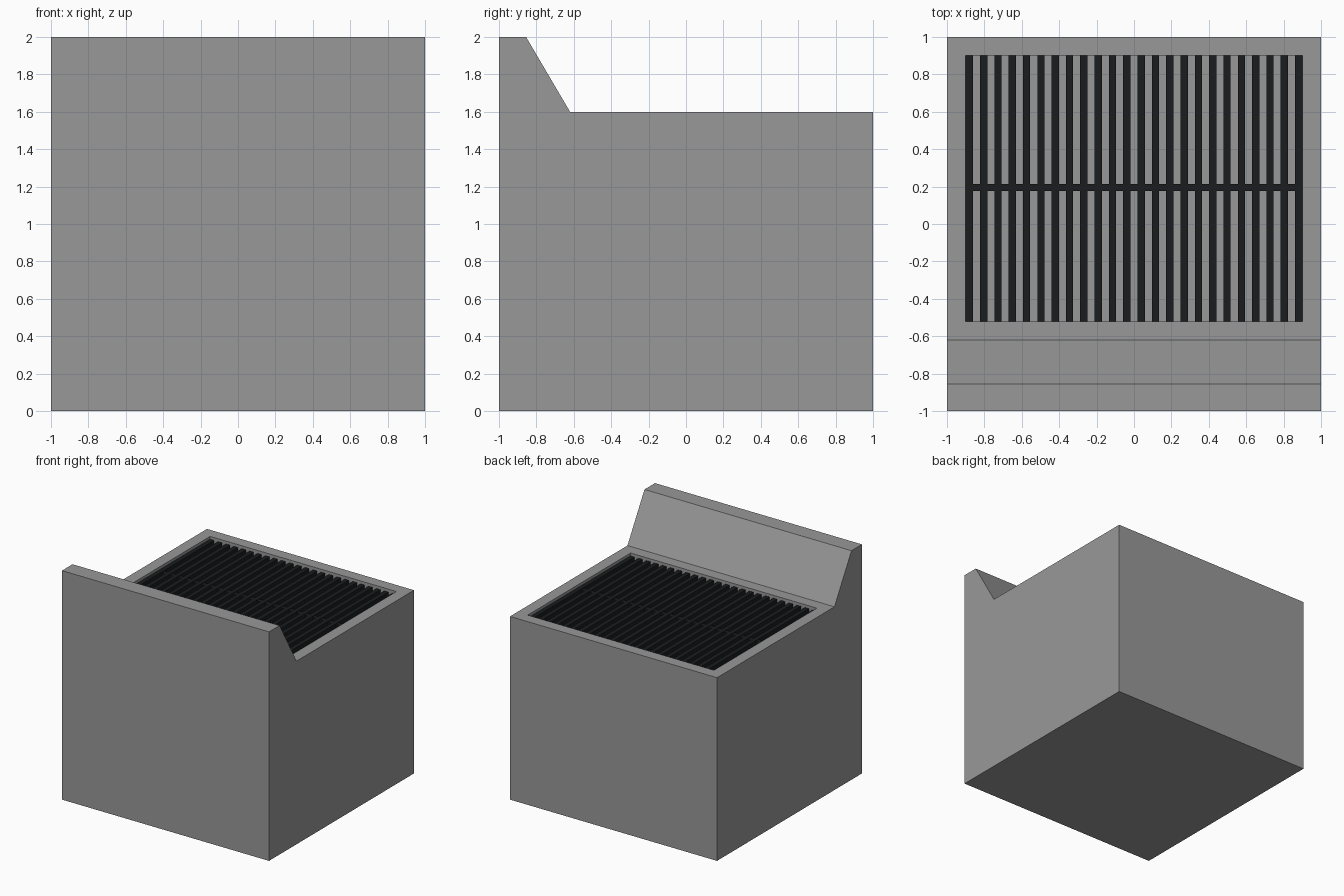
import bpy, bmesh
from mathutils import Vector

if "Cube" in bpy.data.objects:
    bpy.data.objects.remove(bpy.data.objects["Cube"])


def make_material(name, color):
    material = bpy.data.materials.new(name)
    material.diffuse_color = color
    material.use_nodes = True
    material.node_tree.nodes["Principled BSDF"].inputs["Base Color"].default_value = material.diffuse_color
    return material


def add_object(name, bm, material):
    bmesh.ops.recalc_face_normals(bm, faces=bm.faces)
    mesh = bpy.data.meshes.new(name)
    bm.to_mesh(mesh)
    bm.free()
    mesh.materials.append(material)
    obj = bpy.data.objects.new(name, mesh)
    bpy.context.collection.objects.link(obj)
    return obj


def box(name, low, high, material):
    low, high = Vector(low), Vector(high)
    bm = bmesh.new()
    bmesh.ops.create_cube(bm, size=1)
    bmesh.ops.scale(bm, vec=high - low, verts=bm.verts)
    bmesh.ops.translate(bm, vec=(low + high) / 2, verts=bm.verts)
    return add_object(name, bm, material)


grey = make_material("dark_grey", (0.315, 0.315, 0.315, 1))
dark = make_material("dark_metal", (0.010, 0.012, 0.013, 1))

# Housing: side profile (y, z) extruded across x
profile = [(-1, 0), (1, 0), (1, 1.6), (-0.62, 1.6), (-0.855, 2), (-1, 2)]
bm = bmesh.new()
side = bm.faces.new([bm.verts.new((-1, y, z)) for y, z in profile])
extruded = bmesh.ops.extrude_face_region(bm, geom=[side])["geom"]
bmesh.ops.translate(bm, vec=(2, 0, 0),
                    verts=[g for g in extruded if isinstance(g, bmesh.types.BMVert)])
bmesh.ops.recalc_face_normals(bm, faces=bm.faces)

# Recess: inset the low top face and sink it
top = next(f for f in bm.faces
           if f.normal.z > 0.9 and abs(f.calc_center_median().z - 1.6) < 0.01)
bmesh.ops.inset_region(bm, faces=[top], thickness=0.1, use_even_offset=True)
floor = bmesh.ops.extrude_discrete_faces(bm, faces=[top])["faces"][0]
bmesh.ops.translate(bm, vec=(0, 0, -0.1), verts=floor.verts)
add_object("housing", bm, grey)

# Grille: 24 slats running front to back, plus one cross bar
slats = box("grille_slats", (-0.9, -0.52, 1.5), (-0.861, 0.9, 1.575), dark)
array = slats.modifiers.new("repeat", "ARRAY")
array.count = 24
array.use_relative_offset = False
array.use_constant_offset = True
array.constant_offset_displace = (1.761 / 23, 0, 0)
box("grille_cross_bar", (-0.88, 0.177, 1.52), (0.88, 0.215, 1.57), dark)
